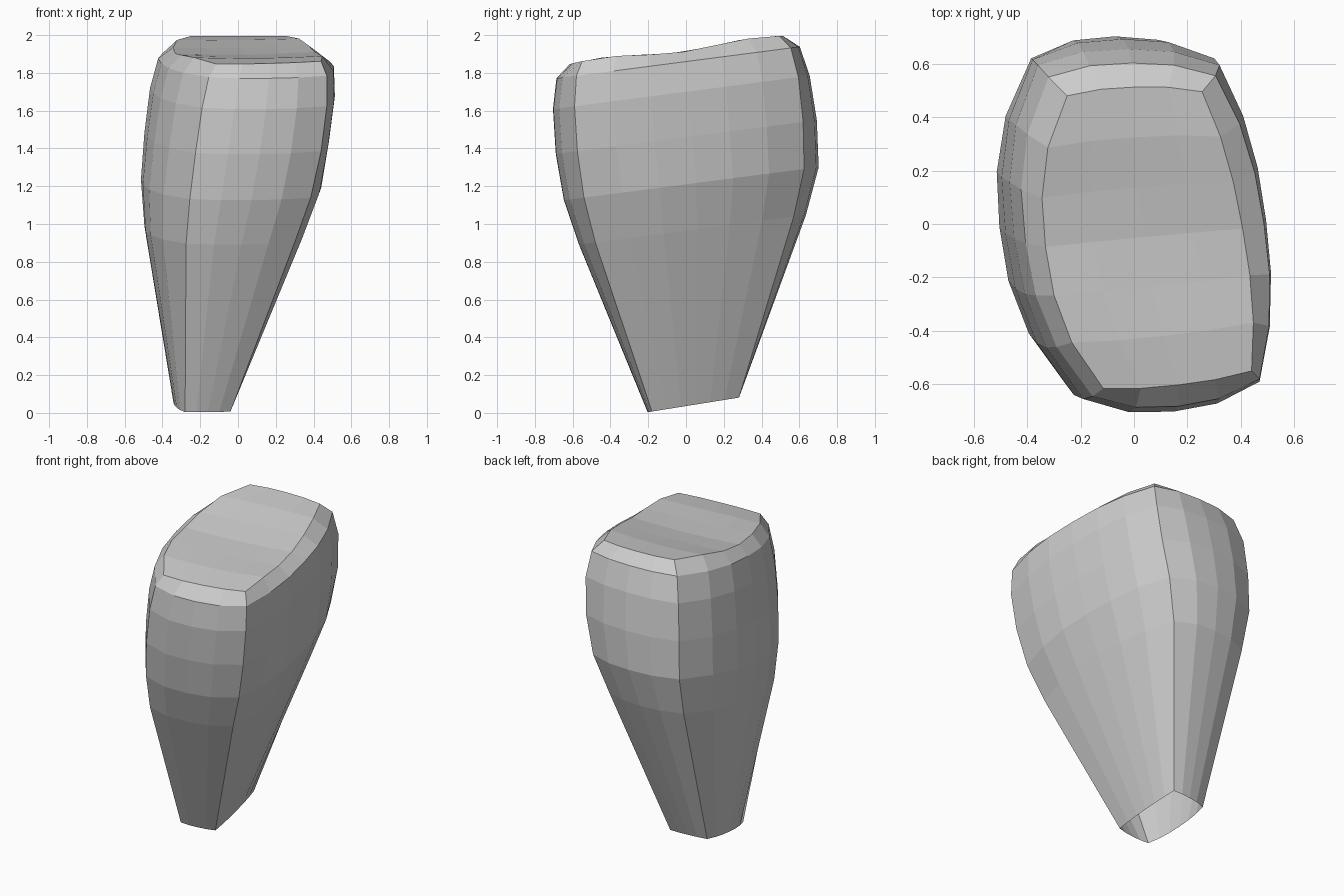
import bpy
import bmesh
import math
from mathutils import Vector

default_cube = bpy.data.objects.get("Cube")
if default_cube:
    bpy.data.objects.remove(default_cube, do_unlink=True)

# Segments along each side of a ring: front, left, back, right
SEGMENTS = (4, 6, 4, 6)

# Each ring: height, tilt, four corners (front right, front left,
# back left, back right), outward bulge of the four sides
RINGS = [
    (.036, .16, (-.28, -.2), (-.04, -.18), (-.08, .28), (-.33, .25), (.01, .01, .01, .03)),
    (.965, .13, (-.275, -.53), (.3, -.48), (.165, .57), (-.375, .56), (.06, .1, .07, .165)),
    (1.21, .13, (-.255, -.6), (.385, -.54), (.245, .625), (-.385, .62), (.075, .11, .08, .185)),
    (1.46, .13, (-.225, -.64), (.44, -.575), (.3, .62), (-.38, .615), (.08, .095, .075, .18)),
    (1.7, .13, (-.19, -.655), (.47, -.59), (.32, .595), (-.36, .595), (.08, .1, .06, .175)),
    (1.86, .13, (-.155, -.645), (.47, -.58), (.305, .555), (-.32, .55), (.07, .1, .05, .17)),
    (1.926, .13, (-.115, -.615), (.44, -.55), (.255, .495), (-.25, .48), (.02, .06, .025, .15)),
]


def ripple(y):
    """Gentle front-to-back wave of the chewing surface."""
    return .013 * math.cos(math.tau * (y + .43) / .78)


def ring_points(ring, wavy):
    """Rounded four-cornered outline lying on a tilted plane."""
    height, tilt, *corners, bulges = ring
    points = []
    for side, count in enumerate(SEGMENTS):
        start = Vector(corners[side])
        end = Vector(corners[(side + 1) % 4])
        along = end - start
        outward = Vector((along.y, -along.x)).normalized()
        for step in range(count):
            t = step / count
            arch = 1 - abs(2 * t - 1) ** 2.5
            p = start.lerp(end, t) + outward * bulges[side] * arch
            z = height + tilt * p.y + (ripple(p.y) if wavy else 0)
            points.append((p.x, p.y, z))
    return points


def add_walls(bm, rings):
    """Bridge neighbouring rings with quads."""
    count = len(rings[0])
    for low, high in zip(rings, rings[1:]):
        for i in range(count):
            j = (i + 1) % count
            bm.faces.new((low[i], low[j], high[j], high[i]))


def add_cap(bm, ring):
    """Fill the top ring with a grid blended from its four sides."""
    wide, deep = SEGMENTS[:2]
    front = ring[:wide + 1]
    left = ring[wide:wide + deep + 1]
    back = ring[wide + deep:2 * wide + deep + 1][::-1]
    right = (ring[2 * wide + deep:] + ring[:1])[::-1]
    grid = [list(front)]
    for row in range(1, deep):
        v = row / deep
        line = [right[row]]
        for col in range(1, wide):
            u = col / wide
            across = right[row].co.lerp(left[row].co, u)
            lengthwise = front[col].co.lerp(back[col].co, v)
            flat = front[0].co.lerp(front[-1].co, u).lerp(
                back[0].co.lerp(back[-1].co, u), v)
            co = across + lengthwise - flat
            co.z -= .008 * math.sin(math.pi * u) * math.sin(math.pi * v)
            line.append(bm.verts.new(co))
        grid.append(line + [left[row]])
    grid.append(list(back))
    for a, b in zip(grid, grid[1:]):
        for i in range(wide):
            bm.faces.new((a[i], a[i + 1], b[i + 1], b[i]))


# Tapered body: stacked rings, open foot, gently dished top
bm = bmesh.new()
last = len(RINGS) - 1
rings = [[bm.verts.new(p) for p in ring_points(r, i == last)]
         for i, r in enumerate(RINGS)]
add_walls(bm, rings)
add_cap(bm, rings[-1])

mesh = bpy.data.meshes.new("tapered_body")
bm.to_mesh(mesh)
bm.free()
body = bpy.data.objects.new("tapered_body", mesh)
bpy.context.collection.objects.link(body)

# Single plain grey
grey = bpy.data.materials.new("light grey")
grey.use_nodes = True
colour = (.6, .6, .6, 1)
grey.diffuse_color = colour
shader = next(n for n in grey.node_tree.nodes if n.type == "BSDF_PRINCIPLED")
shader.inputs["Base Color"].default_value = colour
mesh.materials.append(grey)
